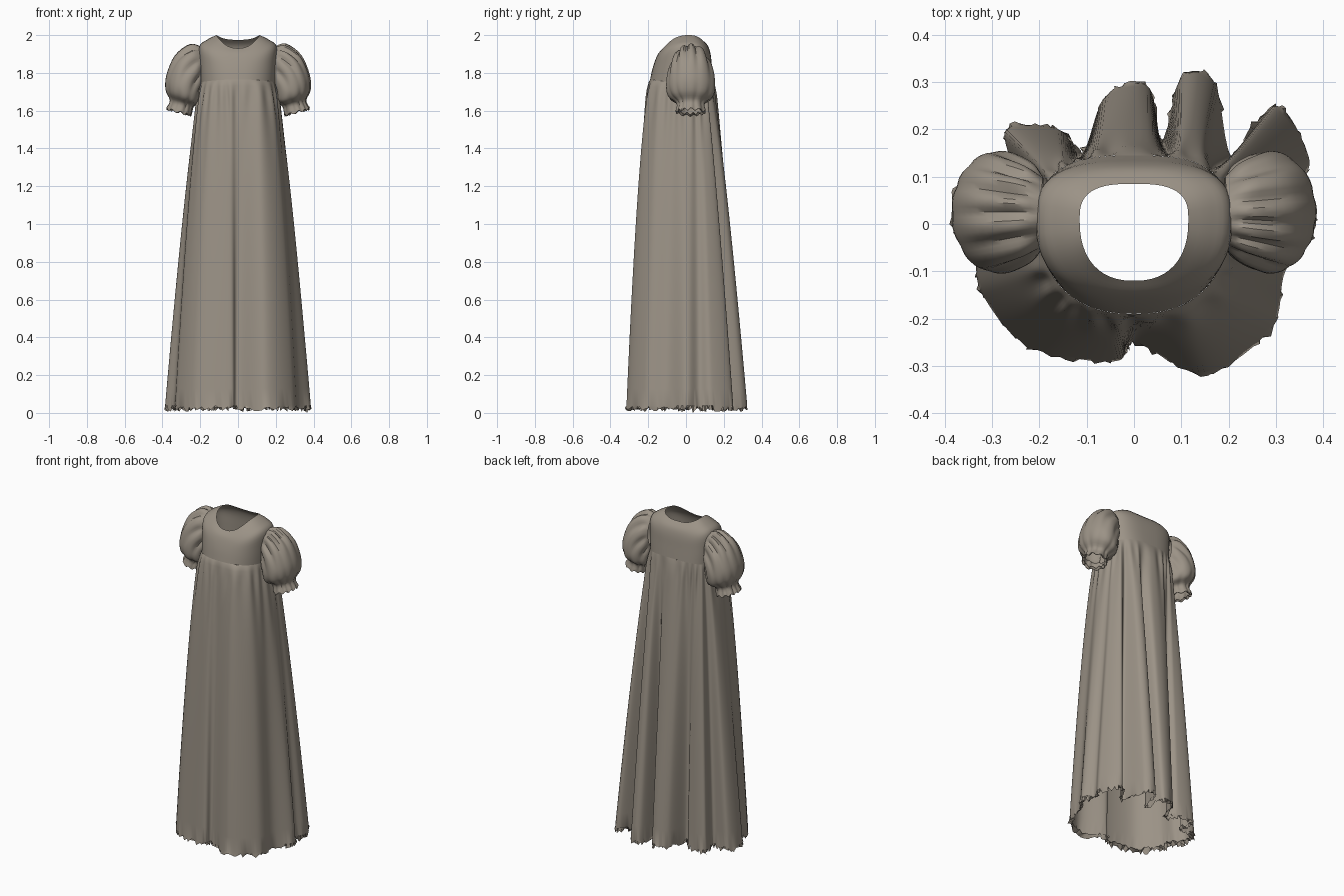
import bpy, bmesh, math, random
from mathutils import Vector

random.seed(4)
if "Cube" in bpy.data.objects:
    bpy.data.objects.remove(bpy.data.objects["Cube"])

cloth = bpy.data.materials.new("taupe cloth")
cloth.use_nodes = True
cloth.diffuse_color = (0.33, 0.29, 0.24, 1)
cloth.node_tree.nodes["Principled BSDF"].inputs["Base Color"].default_value = cloth.diffuse_color


def spline(points, steps, closed=False):
    """Catmull-Rom curve through points of any dimension."""
    n = len(points)
    pick = (lambda i: points[i % n]) if closed else (lambda i: points[min(max(i, 0), n - 1)])
    out = []
    for i in range(n if closed else n - 1):
        for k in range(steps):
            t = k / steps
            out.append([0.5 * (2 * b + (c - a) * t + (2 * a - 5 * b + 4 * c - d) * t * t
                               + (3 * b - a - 3 * c + d) * t ** 3)
                        for a, b, c, d in zip(*(pick(i + j) for j in (-1, 0, 1, 2)))])
    return out if closed else out + [list(points[-1])]


def loft(name, rings, angle):
    """Skin a stack of closed rings into an open shell."""
    bm = bmesh.new()
    rows = [[bm.verts.new(p) for p in ring] for ring in rings]
    n = len(rows[0])
    for low, high in zip(rows, rows[1:]):
        for i in range(n):
            j = (i + 1) % n
            bm.faces.new((low[i], low[j], high[j], high[i]))
    bmesh.ops.recalc_face_normals(bm, faces=bm.faces)
    mesh = bpy.data.meshes.new(name)
    bm.to_mesh(mesh)
    bm.free()
    mesh.materials.append(cloth)
    obj = bpy.data.objects.new(name, mesh)
    bpy.context.collection.objects.link(obj)
    bpy.ops.object.select_all(action='DESELECT')
    obj.select_set(True)
    bpy.context.view_layer.objects.active = obj
    bpy.ops.object.shade_smooth_by_angle(angle=math.radians(angle))
    return obj


def body_point(a, shape):
    """Point at angle a on a rounded body ring."""
    rx, front, back, z_side, z_front, z_back = shape
    c, s = math.cos(a), math.sin(a)
    power = 0.85 if s < 0 else 0.7
    x = rx * math.copysign(abs(c) ** power, c)
    y = 0.01 + abs(s) ** power * ((front if s < 0 else back) - 0.01)
    z = z_side + ((z_front if s < 0 else z_back) - z_side) * s * s
    return Vector((x, y, z))


# Yoke: neckline, shoulder, chest, raised waist
yoke = [(.115, -.12, .085, 2.0, 1.93, 1.975),
        (.165, -.145, .115, 1.975, 1.905, 1.945),
        (.205, -.162, .13, 1.94, 1.87, 1.90),
        (.205, -.178, .138, 1.85, 1.82, 1.83),
        (.2, -.19, .145, 1.75, 1.765, 1.765)]
waist = yoke[-1]
loft("yoke", [[body_point(math.tau * i / 48, shape) for i in range(48)]
              for shape in spline(yoke, 4)], 40)

# Skirt: deep pleats at the hem, fine gathers at the waist
hem = [(.385, 0), (.35, .07), (.37, .14), (.30, .25), (.21, .14), (.17, .30),
       (.10, .31), (.06, .17), (.03, .29), (-.06, .27), (-.11, .15), (-.16, .2),
       (-.27, .2), (-.26, .1), (-.36, .1), (-.385, 0), (-.34, -.06), (-.32, -.15),
       (-.22, -.26), (-.04, -.29), (0, -.25), (.15, -.315), (.29, -.22), (.32, -.1)]
STEPS = 12
edge = spline(hem, STEPS, closed=True)
N = len(edge)
raw = [math.atan2(y, x) for x, y in edge]
for i in range(1, N):
    raw[i] += math.tau * round((raw[i - 1] - raw[i]) / math.tau)
wide = [r - math.tau for r in raw] + raw + [r + math.tau for r in raw]
WIN = 18
angles = [sum(wide[N + i - WIN:N + i + WIN + 1]) / (2 * WIN + 1) for i in range(N)]
rows = []
ROWS = 28
for r in range(ROWS + 1):
    f = (r / ROWS) ** 1.5
    ring = []
    for i, a in enumerate(angles):
        top = body_point(a, waist)
        front = max(0, -math.sin(a))
        t = f ** (0.8 - 0.3 * front)
        gather = math.sin(a * 22 + 2 * math.sin(3 * a)) * 0.009 * math.exp(-9 * f) * min(1, 20 * f)
        out = Vector((math.cos(a), math.sin(a), 0))
        p = top.lerp(Vector((*edge[i], 0)), t) + out * gather
        p.z = top.z + (0.04 - top.z) * f
        ring.append(p)
    rows.append(ring)
# Frayed hem turned inward
fray, turned = [], []
for p in rows[-1]:
    jitter = Vector((random.uniform(-1, 1), random.uniform(-1, 1), 0)) * 0.009
    fray.append(Vector((p.x, p.y, random.uniform(.006, .035))) + jitter)
    turned.append(Vector((p.x * .95, p.y * .95, random.uniform(.025, .05))) - jitter)
fray[7].z = 0
loft("skirt", rows + [fray, turned], 40)

# Puff sleeves: outer x, z, inner x, z, half depth, gather depth
puff = [(.195, 1.94, .19, 1.74, .075, .0),
        (.255, 1.955, .185, 1.70, .105, .14),
        (.335, 1.895, .19, 1.67, .125, .08),
        (.38, 1.79, .195, 1.65, .13, .02),
        (.385, 1.71, .205, 1.635, .118, .06),
        (.362, 1.655, .235, 1.62, .075, .09),
        (.38, 1.61, .245, 1.575, .08, .03),
        (.365, 1.615, .26, 1.585, .065, .03)]
for side, name in ((1, "left_sleeve"), (-1, "right_sleeve")):
    rings = []
    for ox, oz, ix, iz, depth, pleat in spline(puff, 4):
        ring = []
        for i in range(72):
            a = math.tau * i / 72
            wave = math.sin(11 * a + 1.5 * math.sin(2 * a + side))
            k = 1 - pleat * (0.5 - 0.5 * wave) ** 2
            w = 0.5 + 0.5 * math.cos(a) * k
            ring.append((side * (ix + (ox - ix) * w), 0.025 + depth * math.sin(a) * k,
                         iz + (oz - iz) * w + 0.006 * wave * (iz < 1.59)))
        rings.append(ring)
    loft(name, rings, 35)
